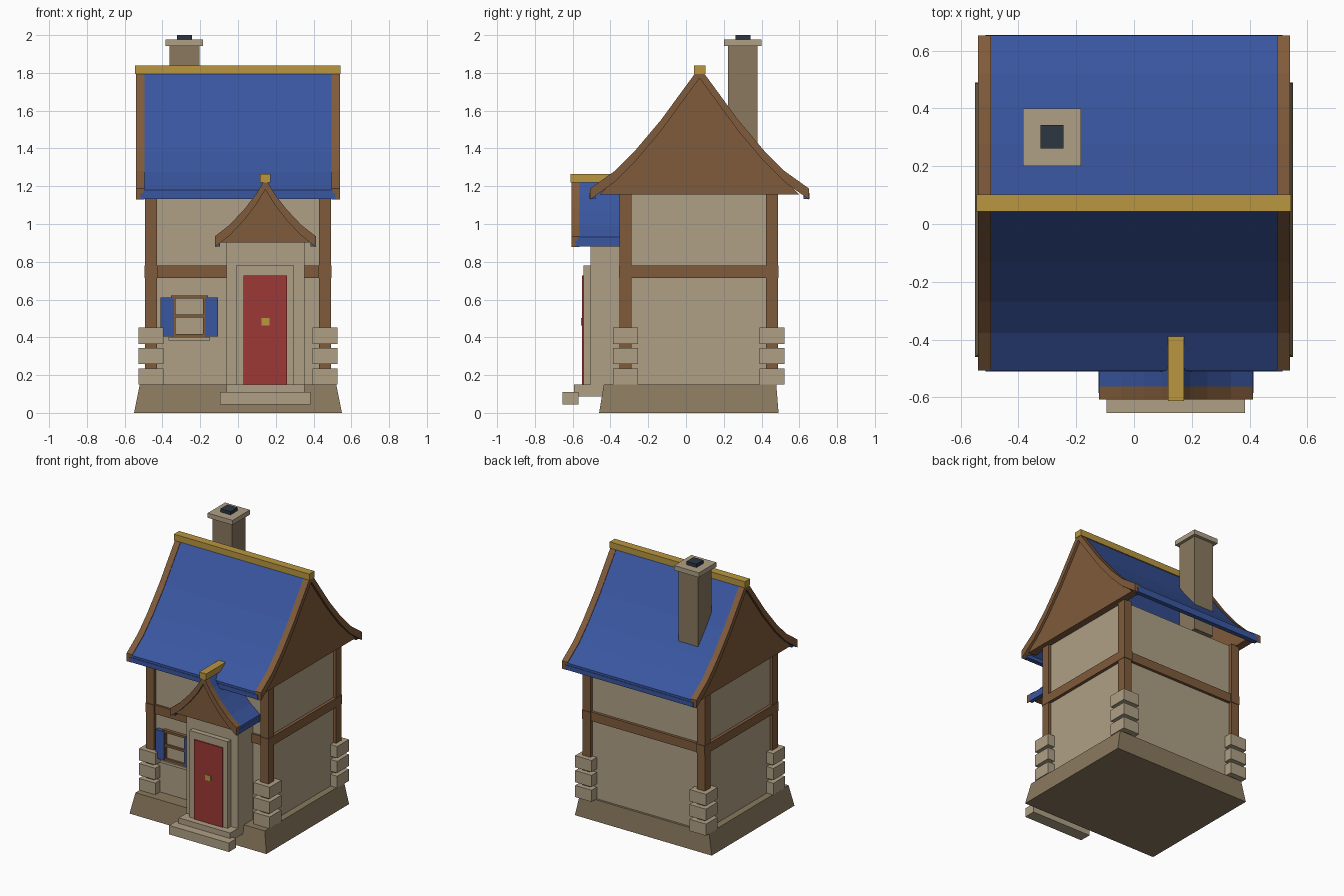
import bpy, bmesh

if "Cube" in bpy.data.objects:
    bpy.data.objects.remove(bpy.data.objects["Cube"])


def material(name, rgb):
    linear = [(c / 255 / 12.92) if c < 11 else ((c / 255 + 0.055) / 1.055) ** 2.4 for c in rgb]
    m = bpy.data.materials.new(name)
    m.use_nodes = True
    m.diffuse_color = (*linear, 1)
    m.node_tree.nodes["Principled BSDF"].inputs["Base Color"].default_value = (*linear, 1)
    return m


PLASTER = material("pale stone", (175, 160, 134))
STONE = material("brown stone", (138, 121, 94))
WOOD = material("timber", (128, 91, 59))
BLUE = material("blue", (57, 86, 160))
GOLD = material("gold", (186, 151, 64))
RED = material("red", (157, 57, 54))
DARK = material("dark slate", (44, 54, 66))


def add_object(name, bm, mat):
    bmesh.ops.recalc_face_normals(bm, faces=bm.faces)
    mesh = bpy.data.meshes.new(name)
    bm.to_mesh(mesh)
    bm.free()
    mesh.materials.append(mat)
    ob = bpy.data.objects.new(name, mesh)
    bpy.context.collection.objects.link(ob)
    return ob


def box(name, mat, x, y, z, top_x=None, top_y=None):
    """Box from (min, max) ranges; the top may have its own ranges."""
    bm = bmesh.new()
    rings = []
    for (x0, x1), (y0, y1), h in ((x, y, z[0]), (top_x or x, top_y or y, z[1])):
        rings.append([bm.verts.new((a, b, h)) for a, b in ((x0, y0), (x1, y0), (x1, y1), (x0, y1))])
    low, high = rings
    bm.faces.new(low)
    bm.faces.new(high)
    for i in range(4):
        j = (i + 1) % 4
        bm.faces.new((low[i], low[j], high[j], high[i]))
    return add_object(name, bm, mat)


def prism(name, mat, outline, axis, centre, span):
    """Extrude an outline of (offset, height) points along x or y."""
    bm = bmesh.new()
    rings = []
    for t in span:
        rings.append([bm.verts.new((t, centre + d, z) if axis == "x" else (centre + d, t, z))
                      for d, z in outline])
    bm.faces.new(rings[0])
    bm.faces.new(rings[1])
    n = len(outline)
    for i in range(n):
        j = (i + 1) % n
        bm.faces.new((rings[0][i], rings[0][j], rings[1][j], rings[1][i]))
    return add_object(name, bm, mat)


def mirrored(half):
    return [(-d, z) for d, z in reversed(half[1:])] + half


def slab(half, drop, thick):
    """Outline of a bent roof sheet below the half profile."""
    line = mirrored(half)
    return [(d, z - drop) for d, z in line] + [(d, z - drop - thick) for d, z in reversed(line)]


def gable(half, drop, foot, floor):
    """Outline of the filled gable under the roof sheet."""
    inner = [(d, z - drop) for d, z in half[:-1]] + [(foot, floor)]
    return mirrored(inner)


# Foundation and walls
box("foundation", STONE, (-0.55, 0.55), (-0.46, 0.49), (0, 0.15), (-0.52, 0.52), (-0.435, 0.478))
box("house_walls", PLASTER, (-0.472, 0.472), (-0.332, 0.462), (0.14, 1.155))

# Corner posts with stacked corner stones
for side, sx in (("left", 1), ("right", -1)):
    for end, cy in (("front", -0.32), ("back", 0.455)):
        cx = sx * 0.46
        box(f"{end}_{side}_post", WOOD, (cx - 0.032, cx + 0.032), (cy - 0.032, cy + 0.032), (0.15, 1.16))
        for k in range(3):
            z = 0.15 + k * 0.108
            box(f"{end}_{side}_corner_stone_{k + 1}", PLASTER, (cx - 0.066, cx + 0.066),
                (cy - 0.067, cy + 0.067), (z, z + 0.085))
    box(f"{side}_beam", WOOD, (sx * 0.46 - 0.034, sx * 0.46 + 0.034), (-0.356, 0.491), (0.715, 0.78))
box("front_beam", WOOD, (-0.46, 0.46), (-0.347, -0.3), (0.715, 0.78))
box("back_beam", WOOD, (-0.46, 0.46), (0.43, 0.482), (0.715, 0.78))

# Main roof
MAIN = [(0, 1.83), (0.205, 1.55), (0.34, 1.39), (0.45, 1.28), (0.58, 1.187)]
RIDGE_Y = 0.072
prism("main_roof", BLUE, slab(MAIN, 0.006, 0.045), "x", RIDGE_Y, (-0.5, 0.5))
for side, sx in (("left", 1), ("right", -1)):
    prism(f"{side}_bargeboard", WOOD, slab(MAIN, 0, 0.058), "x", RIDGE_Y, (sx * 0.495, sx * 0.54))
    prism(f"{side}_gable", WOOD, gable(MAIN, 0.045, 0.53, 1.155), "x", RIDGE_Y, (sx * 0.465, sx * 0.522))
for end, sy in (("front", -1), ("back", 1)):
    ys = sorted((RIDGE_Y + sy * 0.55, RIDGE_Y + sy * 0.583))
    box(f"{end}_eave_strip", BLUE, (-0.515, 0.515), ys, (1.132, 1.165))
box("main_ridge", GOLD, (-0.545, 0.543), (0.043, 0.102), (1.795, 1.84))

# Chimney
box("chimney_stack", STONE, (-0.362, -0.205), (0.222, 0.378), (1.24, 1.945))
box("chimney_cap", PLASTER, (-0.384, -0.184), (0.2, 0.4), (1.942, 1.976))
box("chimney_flue", DARK, (-0.324, -0.244), (0.262, 0.342), (1.97, 2.0))

# Porch and door
PORCH_X = 0.145
box("porch_body", PLASTER, (-0.062, 0.352), (-0.505, -0.32), (0.15, 0.905))
box("door_frame", PLASTER, (-0.01, 0.297), (-0.542, -0.5), (0.15, 0.78))
box("door", RED, (0.03, 0.26), (-0.55, -0.53), (0.15, 0.727))
box("door_handle", GOLD, (0.125, 0.167), (-0.557, -0.545), (0.462, 0.502))
box("upper_step", PLASTER, (-0.062, 0.352), (-0.592, -0.42), (0.088, 0.15))
box("lower_step", PLASTER, (-0.095, 0.385), (-0.655, -0.57), (0.045, 0.11))

# Porch roof
SMALL = [(0, 1.24), (0.05, 1.158), (0.11, 1.08), (0.19, 0.995), (0.267, 0.935)]
prism("porch_roof", BLUE, slab(SMALL, 0.005, 0.045), "y", PORCH_X, (-0.575, -0.335))
prism("porch_bargeboard", WOOD, slab(SMALL, 0, 0.057), "y", PORCH_X, (-0.607, -0.563))
prism("porch_gable", WOOD, gable(SMALL, 0.045, 0.235, 0.902), "y", PORCH_X, (-0.59, -0.5))
for side, sx in (("left", 1), ("right", -1)):
    xs = sorted((PORCH_X + sx * 0.24, PORCH_X + sx * 0.268))
    box(f"porch_{side}_eave_strip", BLUE, xs, (-0.585, -0.335), (0.88, 0.912))
box("porch_ridge", GOLD, (0.117, 0.173), (-0.612, -0.33), (1.22, 1.266))

# Window with shutters
WIN_X = -0.258
box("window_pane", PLASTER, (WIN_X - 0.085, WIN_X + 0.085), (-0.342, -0.325), (0.4, 0.61))
for side, sx in (("left", 1), ("right", -1)):
    jamb, shutter = WIN_X + sx * 0.082, WIN_X + sx * 0.117
    box(f"window_{side}_jamb", WOOD, (jamb - 0.008, jamb + 0.008), (-0.356, -0.325), (0.4, 0.61))
    box(f"{side}_shutter", BLUE, (shutter - 0.035, shutter + 0.035), (-0.362, -0.325), (0.405, 0.612))
for part, z, half in (("bottom_rail", 0.41, 0.085), ("middle_bar", 0.512, 0.085), ("lintel", 0.613, 0.098)):
    box(f"window_{part}", WOOD, (WIN_X - half, WIN_X + half), (-0.356, -0.325), (z - 0.008, z + 0.008))
box("window_sill", PLASTER, (WIN_X - 0.11, WIN_X + 0.11), (-0.368, -0.325), (0.384, 0.403))
